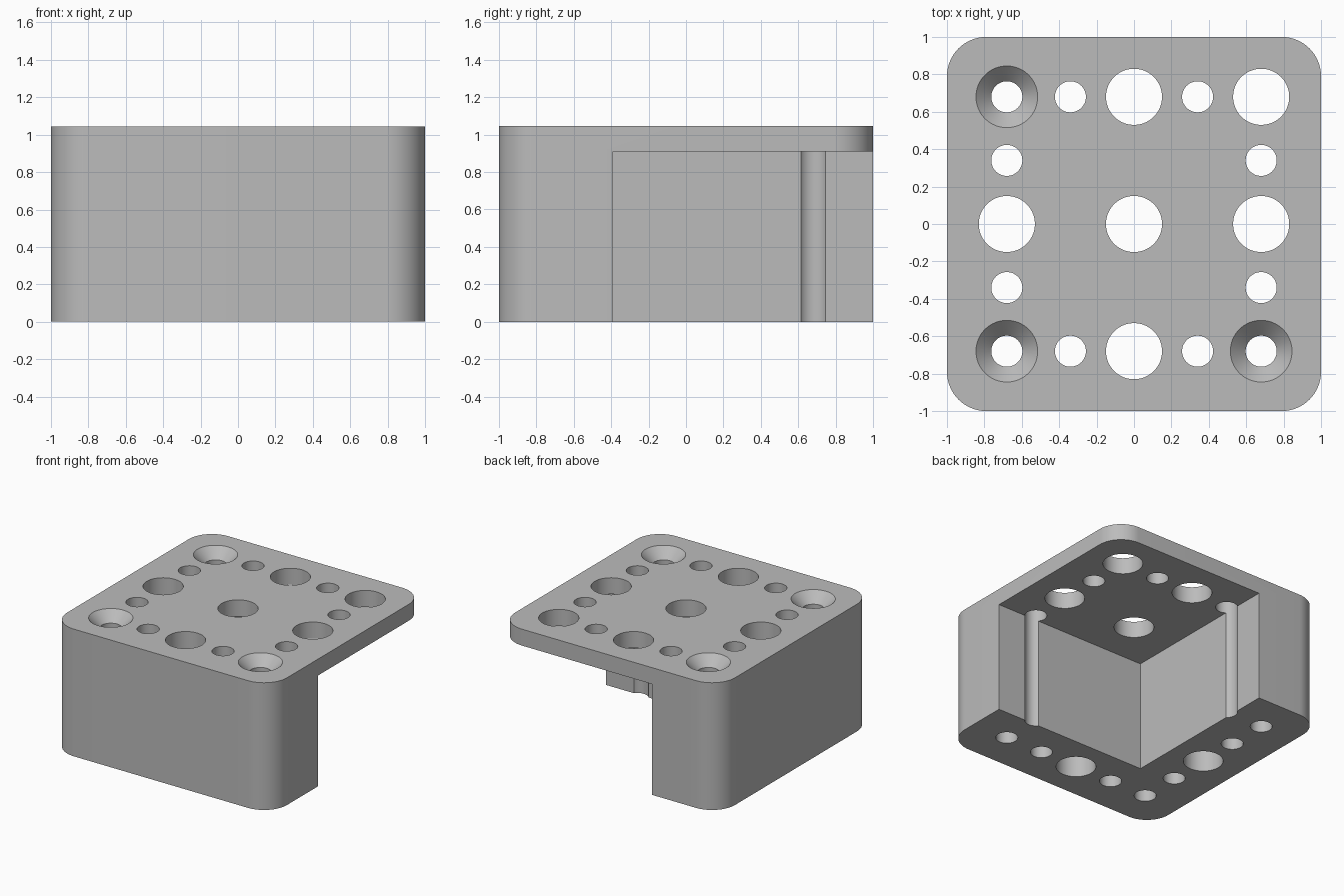
import bpy
import bmesh
from math import cos, sin, pi, radians

if "Cube" in bpy.data.objects:
    bpy.data.objects.remove(bpy.data.objects["Cube"], do_unlink=True)

HEIGHT, PLATE_BOTTOM, WALL = 1.045, 0.91, -0.39
CORNER = 0.21
PITCH, SMALL, BIG, SINK = 0.68, 0.083, 0.15, 0.165
OVER = 0.1

grey = bpy.data.materials.new("plain grey")
grey.use_nodes = True
grey.diffuse_color = (0.5, 0.5, 0.5, 1)
grey.node_tree.nodes["Principled BSDF"].inputs["Base Color"].default_value = (0.5, 0.5, 0.5, 1)


def make_object(name, bm):
    bmesh.ops.recalc_face_normals(bm, faces=bm.faces)
    mesh = bpy.data.meshes.new(name)
    bm.to_mesh(mesh)
    bm.free()
    mesh.materials.append(grey)
    obj = bpy.data.objects.new(name, mesh)
    bpy.context.collection.objects.link(obj)
    return obj


def add_lathe(bm, x, y, profile, steps=64):
    """Closed solid of revolution about a vertical axis; profile is (radius, z)."""
    angles = [2 * pi * i / steps for i in range(steps)]
    rings = [[bm.verts.new((x + r * cos(a), y + r * sin(a), z)) for a in angles]
             for r, z in profile]
    for low, high in zip(rings, rings[1:]):
        for i in range(steps):
            j = (i + 1) % steps
            bm.faces.new((low[i], low[j], high[j], high[i]))
    bm.faces.new(rings[0][::-1])
    bm.faces.new(rings[-1])


def cut(target, cutter):
    """Subtract the cutter for good, then remove it."""
    cutter.hide_render = True
    mod = target.modifiers.new("cut", 'BOOLEAN')
    mod.operation, mod.solver, mod.object = 'DIFFERENCE', 'EXACT', cutter
    bpy.context.view_layer.objects.active = target
    bpy.ops.object.modifier_apply(modifier=mod.name)
    bpy.data.objects.remove(cutter, do_unlink=True)


# Rounded square block
bm = bmesh.new()
bmesh.ops.create_cube(bm, size=2)
for v in bm.verts:
    v.co.z = HEIGHT if v.co.z > 0 else 0
uprights = [e for e in bm.edges if abs(e.verts[0].co.z - e.verts[1].co.z) > OVER]
bmesh.ops.bevel(bm, geom=uprights, offset=CORNER, segments=16, profile=0.5, affect='EDGES')
block = make_object("corner_block", bm)

# Square recess under the plate, leaving an L-shaped wall
bm = bmesh.new()
bmesh.ops.create_cube(bm, size=2)
for v in bm.verts:
    v.co.x = 1 + OVER if v.co.x > 0 else WALL
    v.co.y = 1 + OVER if v.co.y > 0 else WALL
    v.co.z = PLATE_BOTTOM if v.co.z > 0 else -OVER
cut(block, make_object("recess_cutter", bm))

# Through holes on a five by five grid, countersunk at three corners
bm = bmesh.new()
depth = SINK - SMALL
for i in range(-2, 3):
    for j in range(-2, 3):
        x, y = i * PITCH / 2, j * PITCH / 2
        on_rim = abs(i) == 2 or abs(j) == 2
        if not on_rim and (i, j) != (0, 0):
            continue
        if abs(i) == 2 and abs(j) == 2 and (i, j) != (2, 2):
            profile = [(SMALL, -OVER), (SMALL, HEIGHT - depth),
                       (SINK + OVER / 10, HEIGHT + OVER / 10)]
        else:
            r = SMALL if i % 2 or j % 2 else BIG
            profile = [(r, -OVER), (r, HEIGHT + OVER)]
        add_lathe(bm, x, y, profile)
cut(block, make_object("hole_cutter", bm))

# Smooth curves, crisp edges
bpy.ops.object.select_all(action='DESELECT')
block.select_set(True)
bpy.context.view_layer.objects.active = block
bpy.ops.object.shade_smooth_by_angle(angle=radians(30))
